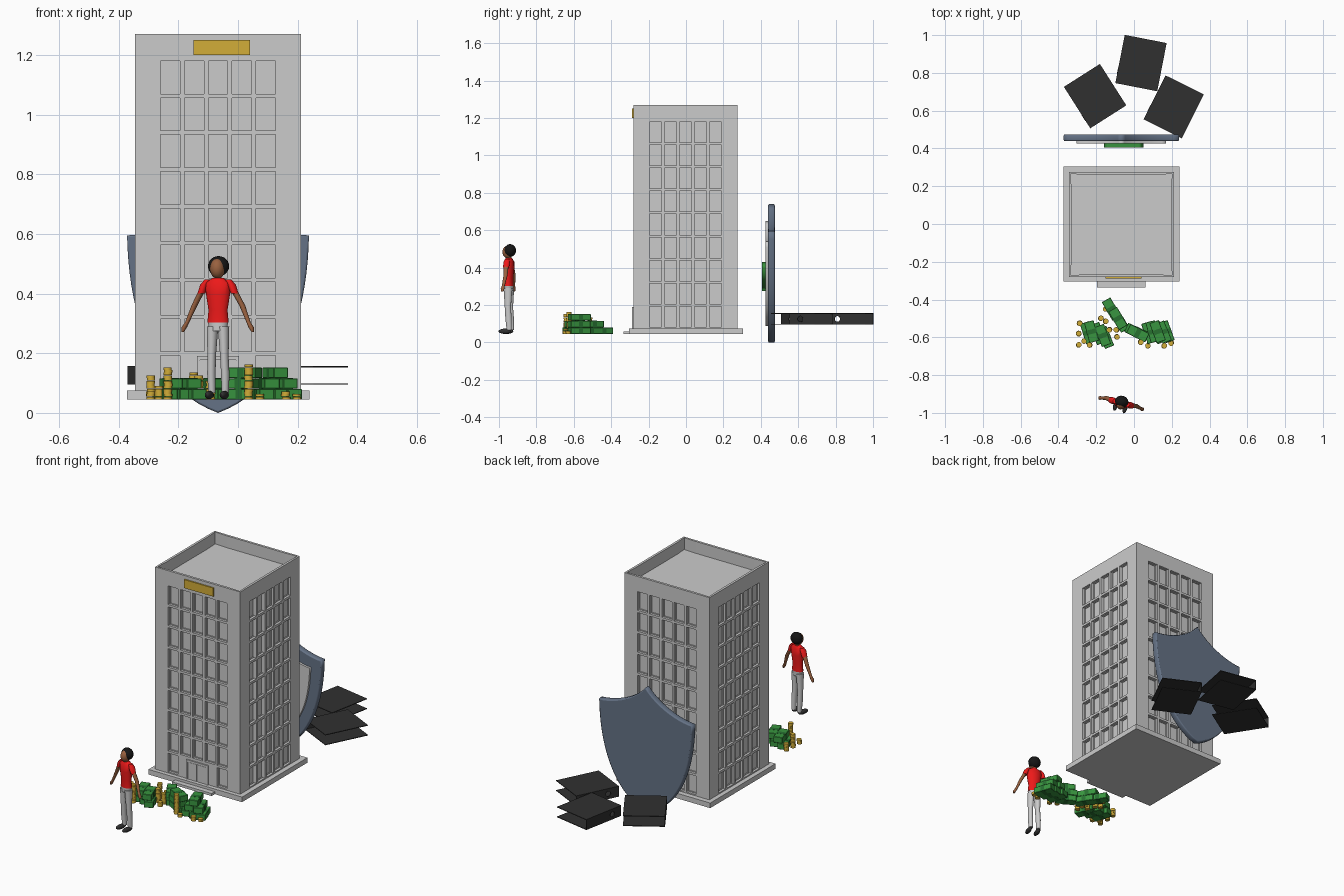
import bpy, bmesh, math, random
from mathutils import Matrix, Vector
from mathutils.geometry import interpolate_bezier

if "Cube" in bpy.data.objects:
    bpy.data.objects.remove(bpy.data.objects["Cube"])

random.seed(4)
CX = -0.067          # common centre line of tower, shield and figure
T, R = Matrix.Translation, Matrix.Rotation


def mat(name, *rgb):
    m = bpy.data.materials.new(name)
    m.diffuse_color = (*rgb, 1)
    m.use_nodes = True
    m.node_tree.nodes["Principled BSDF"].inputs["Base Color"].default_value = m.diffuse_color
    return m


GOLD = mat("gold", .65, .42, .04)
GREEN = mat("green", .04, .30, .05)
DARK_GREEN = mat("dark_green", .02, .16, .03)
SLATE = mat("slate", .13, .17, .24)
BLACK = mat("black", .03, .03, .03)
RED = mat("red", .85, .01, .01)
SKIN = mat("skin", .32, .12, .05)
WHITE = mat("white", .75, .72, .74)
HAIR = mat("hair", .008, .008, .008)


def finish(name, bm, m=None, world=Matrix(), smooth=False):
    me = bpy.data.meshes.new(name)
    bmesh.ops.recalc_face_normals(bm, faces=bm.faces)
    bm.to_mesh(me)
    bm.free()
    ob = bpy.data.objects.new(name, me)
    bpy.context.collection.objects.link(ob)
    ob.matrix_world = world
    if m:
        me.materials.append(m)
    if smooth:
        bpy.ops.object.select_all(action='DESELECT')
        ob.select_set(True)
        bpy.context.view_layer.objects.active = ob
        bpy.ops.object.shade_smooth_by_angle(angle=math.radians(40))
    return ob


def box(name, lo, hi, m=None, world=Matrix(), bevel=0):
    lo, hi = Vector(lo), Vector(hi)
    bm = bmesh.new()
    bmesh.ops.create_cube(bm, size=1, matrix=T((lo + hi) / 2) @ Matrix.Diagonal((*(hi - lo), 1)))
    if bevel:
        bmesh.ops.bevel(bm, geom=bm.edges[:], offset=bevel, segments=1, affect='EDGES')
    return finish(name, bm, m, world)


def ball(name, c, r, m, world):
    bm = bmesh.new()
    bmesh.ops.create_uvsphere(bm, u_segments=20, v_segments=12, radius=1,
                              matrix=T(c) @ Matrix.Diagonal((*r, 1)))
    return finish(name, bm, m, world, True)


def loft(name, rings, m, world, n=16):
    """Skin horizontal ellipses (x, y, z, rx, ry)."""
    bm = bmesh.new()
    vs = [[bm.verts.new((x + rx * math.cos(2 * math.pi * i / n), y + ry * math.sin(2 * math.pi * i / n), z))
           for i in range(n)] for x, y, z, rx, ry in rings]
    for a, b in zip(vs, vs[1:]):
        for i in range(n):
            bm.faces.new((a[i], a[(i + 1) % n], b[(i + 1) % n], b[i]))
    bm.faces.new(vs[0])
    bm.faces.new(vs[-1])
    return finish(name, bm, m, world, True)


def plate(name, loops, depth, m, world, bevel=0):
    """Flat outline (with holes) given thickness along its local z."""
    cu = bpy.data.curves.new(name, 'CURVE')
    cu.dimensions, cu.fill_mode = '2D', 'BOTH'
    cu.extrude, cu.bevel_depth, cu.offset = depth / 2 - bevel, bevel, -bevel
    cu.bevel_resolution = 1
    for pts in loops:
        s = cu.splines.new('POLY')
        s.points.add(len(pts) - 1)
        for p, (x, y) in zip(s.points, pts):
            p.co = (x, y, 0, 1)
        s.use_cyclic_u = True
    if m:
        cu.materials.append(m)
    ob = bpy.data.objects.new(name, cu)
    bpy.context.collection.objects.link(ob)
    ob.matrix_world = world
    bpy.ops.object.select_all(action='DESELECT')
    ob.select_set(True)
    bpy.context.view_layer.objects.active = ob
    bpy.ops.object.convert(target='MESH')


# Tower: gridded walls, recessed windows, sunken roof
H, TOP = 0.278, 1.27
us = [-H] + [c * .08 + d for c in range(-2, 3) for d in (-.0325, .0325)] + [H]
vs = [.06] + [.082 + .1235 * r + d for r in range(9) for d in (0, .11)] + [TOP]
bm = bmesh.new()
panes = []
for side in range(4):
    turn = R(side * math.pi / 2, 4, 'Z')
    g = [[bm.verts.new(turn @ Vector((u, -H, v))) for v in vs] for u in us]
    for i in range(len(us) - 1):
        for j in range(len(vs) - 1):
            f = bm.faces.new((g[i][j], g[i + 1][j], g[i + 1][j + 1], g[i][j + 1]))
            doorway = side == 0 and j == 1 and i in (3, 5, 7)
            if i % 2 and j % 2 and not doorway:
                panes.append(f)
bmesh.ops.remove_doubles(bm, verts=bm.verts, dist=1e-4)
caps = []
for z in (vs[0], TOP):
    rim = [e for e in bm.edges if e.is_boundary and all(abs(v.co.z - z) < 1e-4 for v in e.verts)]
    caps += bmesh.ops.contextual_create(bm, geom=rim)["faces"]
bmesh.ops.recalc_face_normals(bm, faces=bm.faces)
bmesh.ops.inset_individual(bm, faces=panes, thickness=0, depth=-.014)
bmesh.ops.inset_individual(bm, faces=panes, thickness=.005, depth=0)
bmesh.ops.inset_individual(bm, faces=panes, thickness=0, depth=-.005)
roof = [f for f in caps if f.calc_center_median().z > 1]
bmesh.ops.inset_individual(bm, faces=roof, thickness=.014, depth=0)
bmesh.ops.inset_individual(bm, faces=roof, thickness=0, depth=-.07)
finish("tower", bm, None, T((CX, -.003, 0)))
box("tower_base", (-.372, -.305, .045), (.24, .305, .075))
box("entrance_step", (-.197, -.335, .045), (.062, -.30, .06))
box("sign_plate", (-.15, -.289, 1.2), (.04, -.28, 1.25), GOLD)

# Entrance: two leaves in a frame
for s in (-1, 1):
    x = CX + s * .032
    box("door_leaf", (x - .028, -.284, .075), (x + .028, -.28, .175))
    x = CX + s * .066
    box("door_post", (x - .005, -.288, .075), (x + .005, -.28, .19))
box("door_lintel", (CX - .071, -.288, .178), (CX + .071, -.28, .19))

# Shield with inner panel and tick
half = interpolate_bezier((0, .74), (.07, .655), (.2, .60), (.305, .595), 12)[:-1] + \
    interpolate_bezier((.305, .595), (.30, .33), (.22, .08), (0, 0), 20)
half = [(p[0], p[1]) for p in half]
outline = half + [(-x, z) for x, z in half[-2:0:-1]]
inner = [(x * .775, .362 + (z - .362) * .76) for x, z in outline]
up = R(math.pi / 2, 4, 'X')
plate("shield", [outline], .036, SLATE, T((CX, .457, 0)) @ up, .006)
plate("shield_panel", [inner], .014, None, T((CX, .433, 0)) @ up)
plate("tick", [[(-.16, .355), (-.135, .38), (-.095, .335), (.025, .43), (.05, .40), (-.10, .275)]],
      .02, GREEN, T((0, .416, 0)) @ up)

# Binders: two covers and a spine with finger hole
for x, y, a in ((-.206, .677, 32.5), (.037, .852, -11), (.21, .62, -26.5)):
    w = T((x, y, .126)) @ R(math.radians(a), 4, 'Z')
    for s in (-1, 1):
        box("binder_cover", (-.113, -.13, s * .029 - .002), (.113, .13, s * .029 + .002), BLACK, w)
    ring = [(math.cos(t * math.pi / 10), math.sin(t * math.pi / 10)) for t in range(20)]
    hole = [(-.065 + .015 * c, .015 * s) for c, s in ring]
    edge = [(-.065 + .018 * c, .018 * s) for c, s in ring]
    face = w @ T((-.111, 0, 0)) @ R(math.pi / 2, 4, 'Z') @ up
    plate("binder_spine", [[(-.13, -.029), (.13, -.029), (.13, .029), (-.13, .029)], hole], .004, BLACK, face)
    plate("binder_eyelet", [edge, hole], .007, BLACK, face)

# Banknote bundles (x, y, layer, angle)
bundles = [(-.245, -.575, 0, -72), (-.19, -.58, 0, -70), (-.15, -.60, 0, -68), (-.225, -.57, 1, -75),
           (-.165, -.59, 1, -70), (-.12, -.45, 0, -60), (-.075, -.515, 0, -58), (-.085, -.50, 1, -60),
           (.015, -.575, 0, -27), (.01, -.57, 1, -24), (.02, -.578, 2, -27), (.08, -.575, 0, -72),
           (.13, -.575, 0, -70), (.172, -.57, 0, -70), (.10, -.57, 1, -75), (.155, -.572, 1, -68),
           (.125, -.57, 2, -70)]
for x, y, k, a in bundles:
    w = T((x, y, .045 + k * .036)) @ R(math.radians(a), 4, 'Z')
    box("note_bundle", (-.056, -.026, 0), (.056, .026, .035), GREEN, w, .002)
    box("note_band", (-.012, -.0268, -.0005), (.012, .0268, .0358), DARK_GREEN, w)

# Coin stacks (x, y, number of coins)
stacks = [(-.288, -.525, 5), (-.293, -.58, 9), (-.293, -.64, 3), (-.265, -.62, 5), (-.235, -.64, 12),
          (-.15, -.45, 2), (-.175, -.50, 4), (-.13, -.56, 9), (-.093, -.56, 7), (-.09, -.598, 3),
          (-.15, -.515, 10), (.072, -.645, 2), (.035, -.625, 13), (.16, -.645, 3), (.197, -.63, 2)]
for x, y, n in stacks:
    bm = bmesh.new()
    for i in range(n):
        j = [random.uniform(-.0015, .0015) for _ in range(2)]
        bmesh.ops.create_cone(bm, cap_ends=True, segments=16, radius1=.014, radius2=.014, depth=.0085,
                              matrix=T((j[0], j[1], .0045 + i * .009)))
    finish("coin_stack", bm, GOLD, T((x, y, .045)), True)

# Standing figure, turned slightly
w = T((CX, -.947, 0)) @ R(math.radians(-15), 4, 'Z')
loft("shirt", [(0, 0, .303, .037, .025), (0, 0, .345, .033, .023), (0, 0, .40, .042, .029),
               (0, 0, .435, .046, .025), (0, 0, .452, .02, .016)], RED, w)
loft("neck", [(0, .002, .44, .012, .012), (0, 0, .47, .011, .012)], SKIN, w)
ball("head", (0, -.006, .484), (.025, .029, .034), SKIN, w)
ball("hair", (0, .007, .492), (.036, .031, .034), HAIR, w)
loft("hips", [(0, 0, .275, .03, .023), (0, 0, .31, .036, .024)], WHITE, w)
for s in (-1, 1):
    loft("sleeve", [(s * .058, 0, .40, .013, .016), (s * .047, 0, .43, .014, .018),
                    (s * .035, 0, .447, .011, .012)], RED, w)
    loft("arm", [(s * .121, -.004, .272, .004, .006), (s * .116, -.004, .287, .009, .01),
                 (s * .106, -.002, .305, .007, .008), (s * .083, .004, .36, .01, .011),
                 (s * .056, 0, .41, .011, .013)], SKIN, w)
    loft("trouser_leg", [(s * .023, .008, .066, .012, .014), (s * .024, .004, .13, .014, .017),
                         (s * .022, 0, .19, .014, .017), (s * .019, 0, .29, .019, .024)], WHITE, w)
    ball("shoe", (s * .026, -.016, .06), (.013, .034, .014), BLACK, w)
